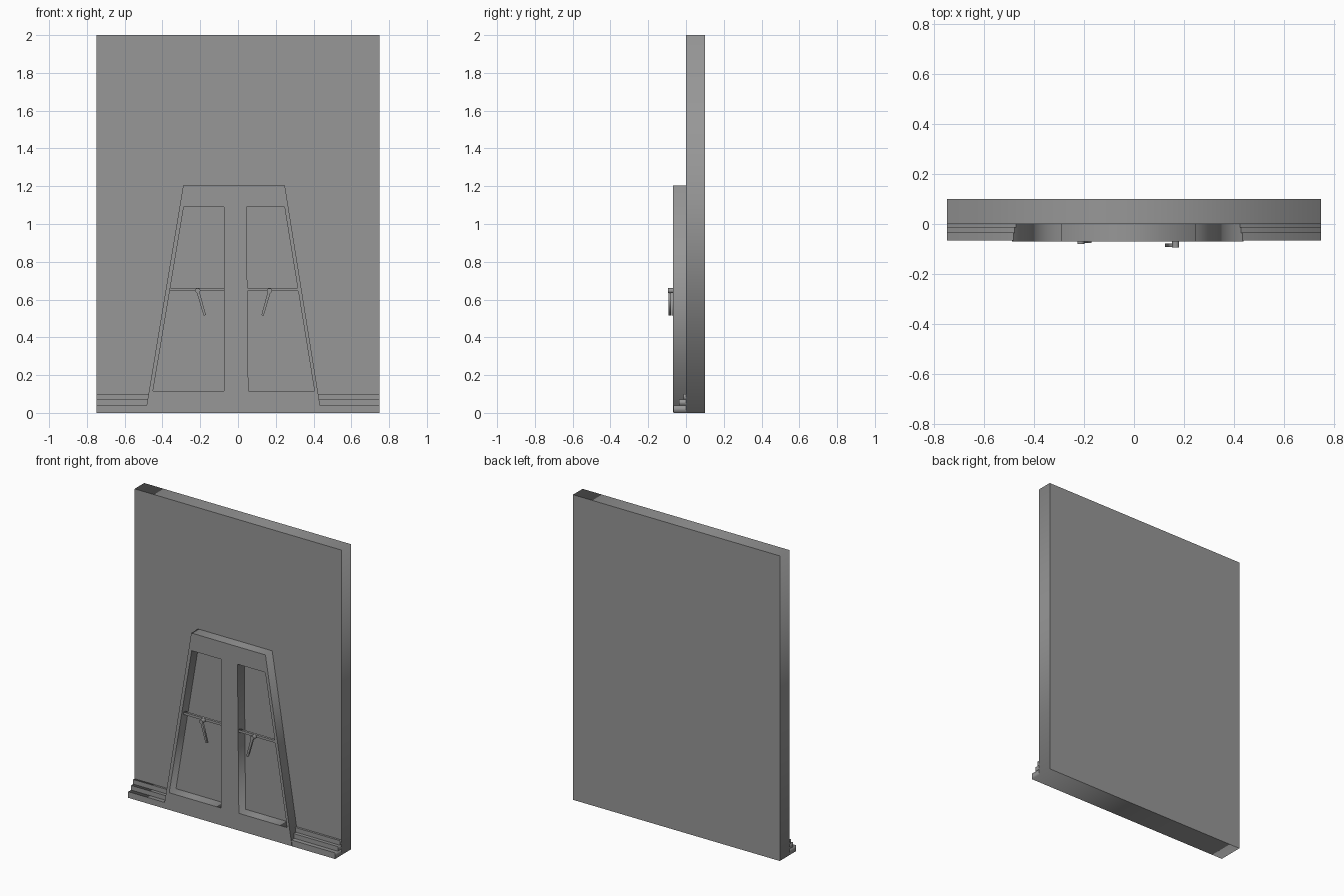
import bpy
import math

cube = bpy.data.objects.get("Cube")
if cube:
    bpy.data.objects.remove(cube, do_unlink=True)

grey = bpy.data.materials.new("plain grey")
grey.use_nodes = True
COLOUR = (0.31, 0.31, 0.31, 1)
grey.diffuse_color = COLOUR
grey.node_tree.nodes["Principled BSDF"].inputs["Base Color"].default_value = COLOUR


def plate(name, outlines, front, back):
    """Extrude x-z outlines (the first is solid, the rest are holes) from front to back in y."""
    curve = bpy.data.curves.new(name, "CURVE")
    curve.dimensions = "2D"
    curve.fill_mode = "BOTH"
    curve.extrude = (back - front) / 2
    for points in outlines:
        spline = curve.splines.new("POLY")
        spline.points.add(len(points) - 1)
        for point, (x, z) in zip(spline.points, points):
            point.co = (x, z, 0, 1)
        spline.use_cyclic_u = True
    obj = bpy.data.objects.new(name, curve)
    obj.location.y = (front + back) / 2
    obj.rotation_euler.x = math.pi / 2
    bpy.context.collection.objects.link(obj)
    bpy.ops.object.select_all(action="DESELECT")
    obj.select_set(True)
    bpy.context.view_layer.objects.active = obj
    bpy.ops.object.convert(target="MESH")
    obj = bpy.context.object
    obj.data.materials.clear()
    obj.data.materials.append(grey)
    return obj


def box(name, x0, x1, front, back, z0, z1):
    return plate(name, [[(x0, z0), (x1, z0), (x1, z1), (x0, z1)]], front, back)


# Wall and stepped skirting
box("wall", -0.75, 0.75, 0, 0.1, 0, 2)
steps = [(0, 0.04, -0.066), (0.04, 0.07, -0.037), (0.07, 0.1, -0.014)]
for i, (low, high, front) in enumerate(steps):
    box(f"skirting_step_{i + 1}", -0.75, 0.75, front, 0, low, high)

# Tapered window frame with two openings
outer = [(-0.49, 0.004), (0.44, 0.004), (0.248, 1.205), (-0.29, 1.205)]
right_opening = [(-0.45, 0.115), (-0.073, 0.115), (-0.073, 1.09), (-0.287, 1.09)]
left_opening = [(0.055, 0.115), (0.405, 0.115), (0.246, 1.09), (0.045, 1.09)]
plate("window_frame", [outer, right_opening, left_opening], -0.07, 0)

# Cross bars, each with a knob and a slanted lever
for side, x0, x1, knob_x, lean, y in (
        ("right", -0.368, -0.07, -0.213, 1, -0.042),
        ("left", 0.047, 0.32, 0.167, -1, -0.057)):
    box(f"{side}_cross_bar", x0, x1, y - 0.008, y + 0.008, 0.644, 0.66)
    knob = [(knob_x + 0.014 * math.cos(a), 0.647 + 0.013 * math.sin(a))
            for a in (i * math.tau / 12 for i in range(12))]
    plate(f"{side}_knob", [knob], y - 0.038, y)
    lever = [(knob_x - 0.009 * lean, 0.65), (knob_x + 0.031 * lean, 0.515),
             (knob_x + 0.043 * lean, 0.518), (knob_x + 0.007 * lean, 0.65)]
    plate(f"{side}_lever", [lever], y - 0.035, y - 0.022)
